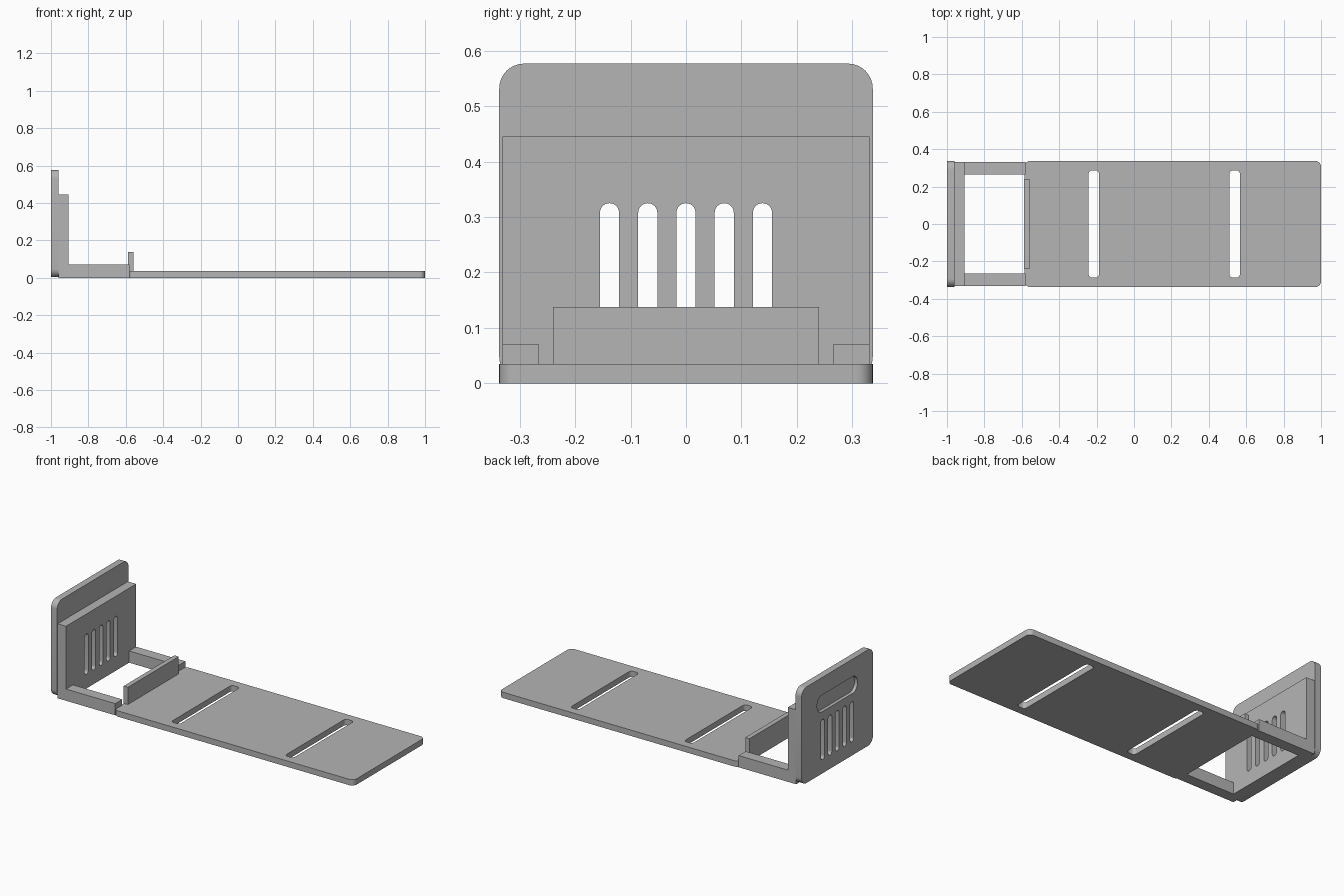
import bpy, bmesh, math
from mathutils import Matrix, Vector

if "Cube" in bpy.data.objects:
    bpy.data.objects.remove(bpy.data.objects["Cube"], do_unlink=True)

grey = bpy.data.materials.new("light grey")
grey.use_nodes = True
grey.diffuse_color = (0.46, 0.46, 0.46, 1)
grey.node_tree.nodes["Principled BSDF"].inputs["Base Color"].default_value = grey.diffuse_color


def block(name, x, y, z, radius=0, axis="Z", steps=8):
    """Box between (min, max) pairs, its edges along the axis rounded."""
    spans = (x, y, z)
    bm = bmesh.new()
    bmesh.ops.create_cube(bm, size=1)
    size = Vector([b - a for a, b in spans])
    centre = Vector([(a + b) / 2 for a, b in spans])
    bmesh.ops.transform(bm, matrix=Matrix.Translation(centre) @ Matrix.Diagonal(size).to_4x4(), verts=bm.verts)
    if radius:
        i = "XYZ".index(axis)
        edges = [e for e in bm.edges if abs(e.verts[0].co[i] - e.verts[1].co[i]) > size[i] / 2]
        bmesh.ops.bevel(bm, geom=edges, offset=radius, segments=steps, profile=0.5, affect="EDGES")
    mesh = bpy.data.meshes.new(name)
    bm.to_mesh(mesh)
    bm.free()
    mesh.materials.append(grey)
    obj = bpy.data.objects.new(name, mesh)
    bpy.context.collection.objects.link(obj)
    return obj


def cut(obj, cutters):
    """Carve every cutter out of the object."""
    for c in cutters:
        mod = obj.modifiers.new("cut", "BOOLEAN")
        mod.operation, mod.solver, mod.object = "DIFFERENCE", "EXACT", c
    bpy.context.view_layer.update()
    graph = bpy.context.evaluated_depsgraph_get()
    mesh = bpy.data.meshes.new_from_object(obj.evaluated_get(graph))
    obj.modifiers.clear()
    obj.data = mesh


# Upright plate and the thicker panel in front of it
plate = block("back_plate", (-1, -0.96), (-0.337, 0.337), (0.003, 0.577), 0.045, "X")
panel = block("back_panel", (-0.96, -0.905), (-0.331, 0.331), (0, 0.445))

# Vent slots through both, and a blind grip recess in the rear
vents = [block("vent_cutter", (-1.1, -0.8), (i * 0.069 - 0.0172, i * 0.069 + 0.0172),
               (0.085, 0.325), 0.017, "X") for i in range(-2, 3)]
grip = block("grip_cutter", (-1.1, -0.98), (-0.19, 0.19), (0.372, 0.472), 0.045, "X")
cut(plate, vents + [grip])
cut(panel, vents)

# Long base plate with two strap slots
base = block("base_plate", (-0.585, 1), (-0.337, 0.337), (0, 0.035), 0.03)
straps = [block("strap_cutter", (x - 0.028, x + 0.028), (-0.287, 0.287), (-0.1, 0.1), 0.02)
          for x in (-0.215, 0.538)]
cut(base, straps)

# Side rails joining the panel to the base
for side, name in ((-1, "right_rail"), (1, "left_rail")):
    block(name, (-0.905, -0.58), tuple(sorted((side * 0.265, side * 0.331))), (0, 0.07))

# Upright lip at the start of the base
block("stop_lip", (-0.588, -0.56), (-0.24, 0.24), (0.03, 0.138))

for c in vents + straps + [grip]:
    bpy.data.objects.remove(c, do_unlink=True)

# Smooth the rounded corners, keep the sharp edges
bpy.ops.object.select_all(action="DESELECT")
for obj in (plate, panel, base):
    obj.select_set(True)
bpy.context.view_layer.objects.active = plate
bpy.ops.object.shade_smooth_by_angle(angle=math.radians(30))
